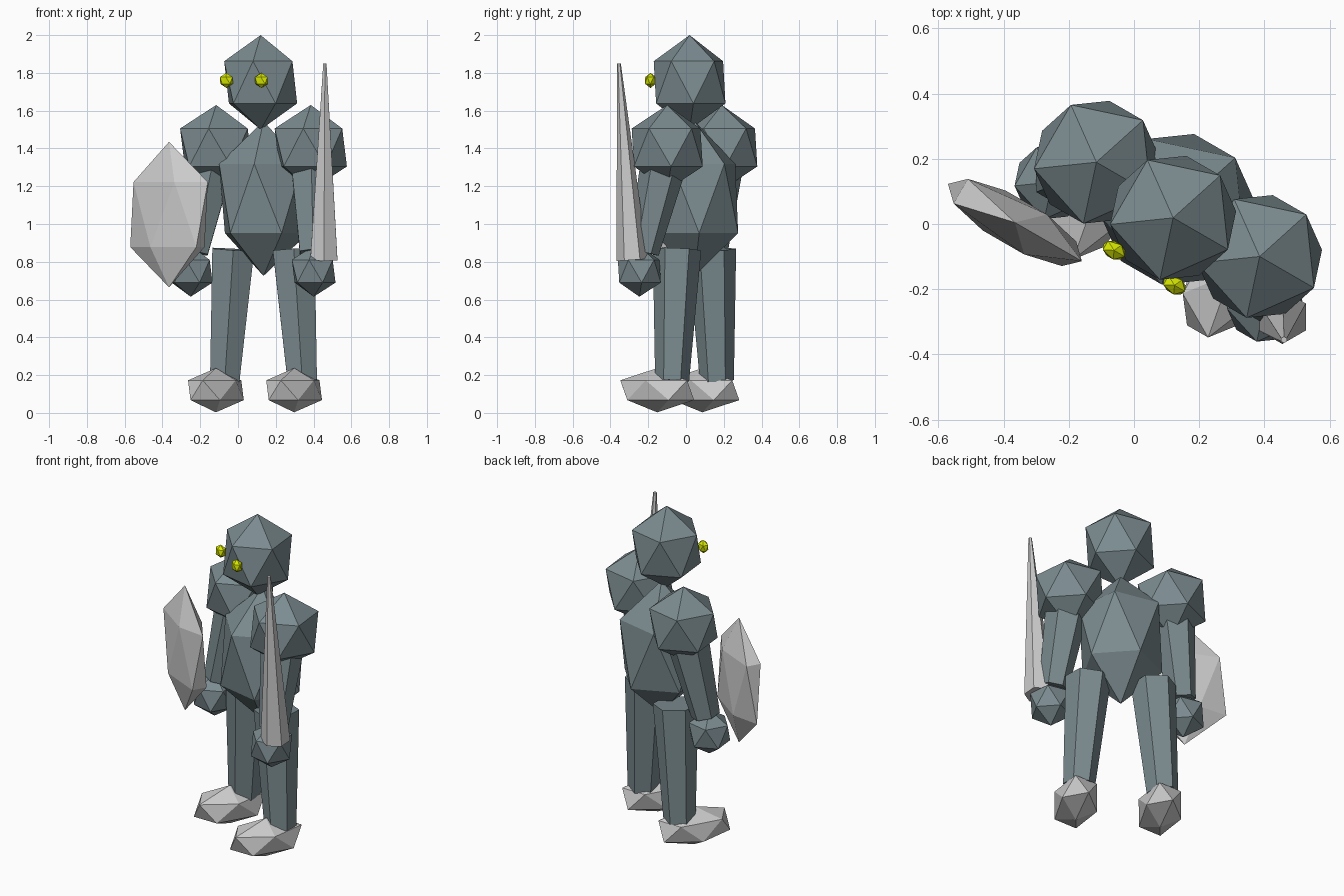
import bpy, bmesh
from math import radians
from mathutils import Matrix, Vector

if "Cube" in bpy.data.objects:
    bpy.data.objects.remove(bpy.data.objects["Cube"])

# The whole figure is turned 30 degrees about the vertical axis
FRAME = Matrix.Translation((0.135, 0.045, 0)) @ Matrix.Rotation(radians(-30), 4, 'Z')


def material(name, rgb):
    m = bpy.data.materials.new(name)
    m.diffuse_color = (*rgb, 1)
    m.use_nodes = True
    m.node_tree.nodes["Principled BSDF"].inputs["Base Color"].default_value = m.diffuse_color
    return m


stone = material("blue_grey_stone", (0.20, 0.26, 0.28))
glow = material("yellow_glow", (0.68, 0.80, 0.0))


def add(name, bm, matrix, mat):
    mesh = bpy.data.meshes.new(name)
    bmesh.ops.transform(bm, matrix=FRAME @ matrix, verts=bm.verts)
    bm.to_mesh(mesh)
    bm.free()
    obj = bpy.data.objects.new(name, mesh)
    bpy.context.collection.objects.link(obj)
    if mat:
        mesh.materials.append(mat)
    return obj


def rock(name, center, radii, mat=None):
    """Icosahedron stretched to the given radii."""
    bm = bmesh.new()
    bmesh.ops.create_icosphere(bm, subdivisions=1, radius=1)
    add(name, bm, Matrix.Translation(center) @ Matrix.Diagonal((*radii, 1)), mat)


def limb(name, low, high, r_low, r_high, mat=None):
    """Six-sided tapered bar between two points."""
    low, high = Vector(low), Vector(high)
    axis = high - low
    bm = bmesh.new()
    bmesh.ops.create_cone(bm, cap_ends=True, segments=6, radius1=r_low,
                          radius2=r_high, depth=axis.length)
    turn = Vector((0, 0, 1)).rotation_difference(axis).to_matrix().to_4x4()
    roll = Matrix.Rotation(radians(30), 4, 'Z')
    add(name, bm, Matrix.Translation((low + high) / 2) @ turn @ roll, mat)


# Head and torso
rock("head", (0, -0.03, 1.75), (0.217, 0.217, 0.25), stone)
rock("torso", (0, 0, 1.135), (0.264, 0.264, 0.41), stone)

# Paired parts
for s, side in ((-1, "right"), (1, "left")):
    rock(f"{side}_eye", (s * 0.107, -0.207, 1.76), (0.042, 0.030, 0.040), glow)
    rock(f"{side}_shoulder", (s * 0.289, 0, 1.405), (0.215, 0.215, 0.225), stone)
    limb(f"{side}_arm", (s * 0.363, -0.102, 0.85), (s * 0.302, -0.017, 1.31),
         0.082, 0.122, stone)
    rock(f"{side}_hand", (s * 0.376, -0.12, 0.75), (0.13, 0.13, 0.135), stone)
    limb(f"{side}_leg", (s * 0.237, 0, 0.17), (s * 0.185, 0, 0.865),
         0.09, 0.128, stone)
    rock(f"{side}_foot", (s * 0.239, -0.09, 0.12), (0.135, 0.24, 0.117))

# Sword and shield
limb("sword", (0.442, -0.126, 0.81), (0.4815, -0.184, 1.85), 0.083, 0.010)
rock("shield", (-0.413, -0.285, 1.05), (0.265, 0.083, 0.385))
